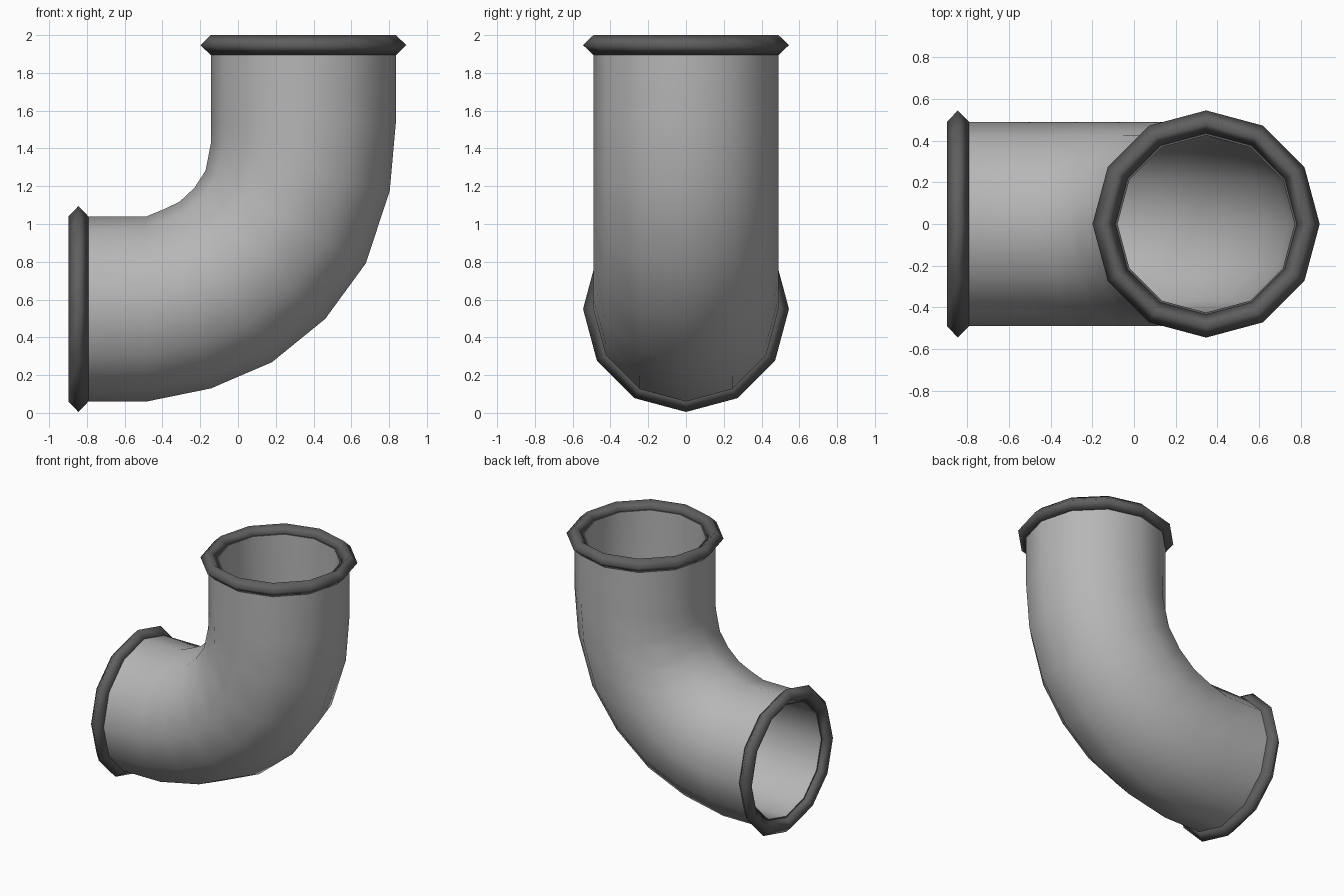
import bpy, bmesh, math
from mathutils import Vector

if "Cube" in bpy.data.objects:
    bpy.data.objects.remove(bpy.data.objects["Cube"])

SIDES = 12
PIPE_R, BORE_R, FLANGE_R = 0.49, 0.425, 0.545
HALF = 0.053  # half thickness of a flange


def material(name, v):
    m = bpy.data.materials.new(name)
    m.diffuse_color = (v, v, v, 1)
    m.use_nodes = True
    m.node_tree.nodes["Principled BSDF"].inputs["Base Color"].default_value = m.diffuse_color
    return m


pipe_grey = material("pipe grey", 0.47)
flange_grey = material("dark flange grey", 0.115)


def ring_points(x, z, angle, radius):
    """Twelve-sided section around a path heading at `angle` above +x."""
    a = math.radians(angle)
    up = Vector((-math.sin(a), 0, math.cos(a)))
    side = Vector((0, 1, 0))
    return [Vector((x, 0, z)) + radius * (math.cos(t) * up + math.sin(t) * side)
            for t in (2 * math.pi * i / SIDES for i in range(SIDES))]


def closed_loft(name, sections, mats, rim_rows=()):
    """Skin a closed loop of sections; rows in rim_rows use the second material."""
    bm = bmesh.new()
    rows = [[bm.verts.new(p) for p in s] for s in sections]
    for r, row in enumerate(rows):
        nxt = rows[(r + 1) % len(rows)]
        for i in range(SIDES):
            j = (i + 1) % SIDES
            f = bm.faces.new((row[i], row[j], nxt[j], nxt[i]))
            f.material_index = 1 if r in rim_rows else 0
    bmesh.ops.recalc_face_normals(bm, faces=bm.faces)
    me = bpy.data.meshes.new(name)
    bm.to_mesh(me)
    bm.free()
    for m in mats:
        me.materials.append(m)
    ob = bpy.data.objects.new(name, me)
    bpy.context.collection.objects.link(ob)
    return ob


def smooth(ob, degrees):
    bpy.ops.object.select_all(action='DESELECT')
    ob.select_set(True)
    bpy.context.view_layer.objects.active = ob
    bpy.ops.object.shade_smooth_by_angle(angle=math.radians(degrees))


# Elbow path: x, z, heading
path = [(-0.845, 0.55, 0), (-0.485, 0.55, 0), (-0.27, 0.603, 15),
        (-0.065, 0.693, 30), (0.115, 0.844, 45), (0.2525, 1.037, 60),
        (0.33, 1.302, 75), (0.346, 1.54, 90), (0.346, 1.947, 90)]

# Pipe: outer skin along the path, bore back again, dark end rims
outer = [ring_points(*p, PIPE_R) for p in path]
bore = [ring_points(*p, BORE_R) for p in reversed(path)]
pipe = closed_loft("elbow_pipe", outer + bore, [pipe_grey, flange_grey],
                   (len(path) - 1, 2 * len(path) - 1))
smooth(pipe, 50)


# Flanges: diamond-section rings around both openings
def flange(name, x, z, angle):
    a = math.radians(angle)
    profile = [(FLANGE_R, 0), (PIPE_R, HALF), (0.435, 0), (PIPE_R, -HALF)]
    ob = closed_loft(name, [ring_points(x + d * math.cos(a), z + d * math.sin(a), angle, r)
                            for r, d in profile], [flange_grey])
    smooth(ob, 180)


flange("side_flange", *path[0])
flange("top_flange", *path[-1])
